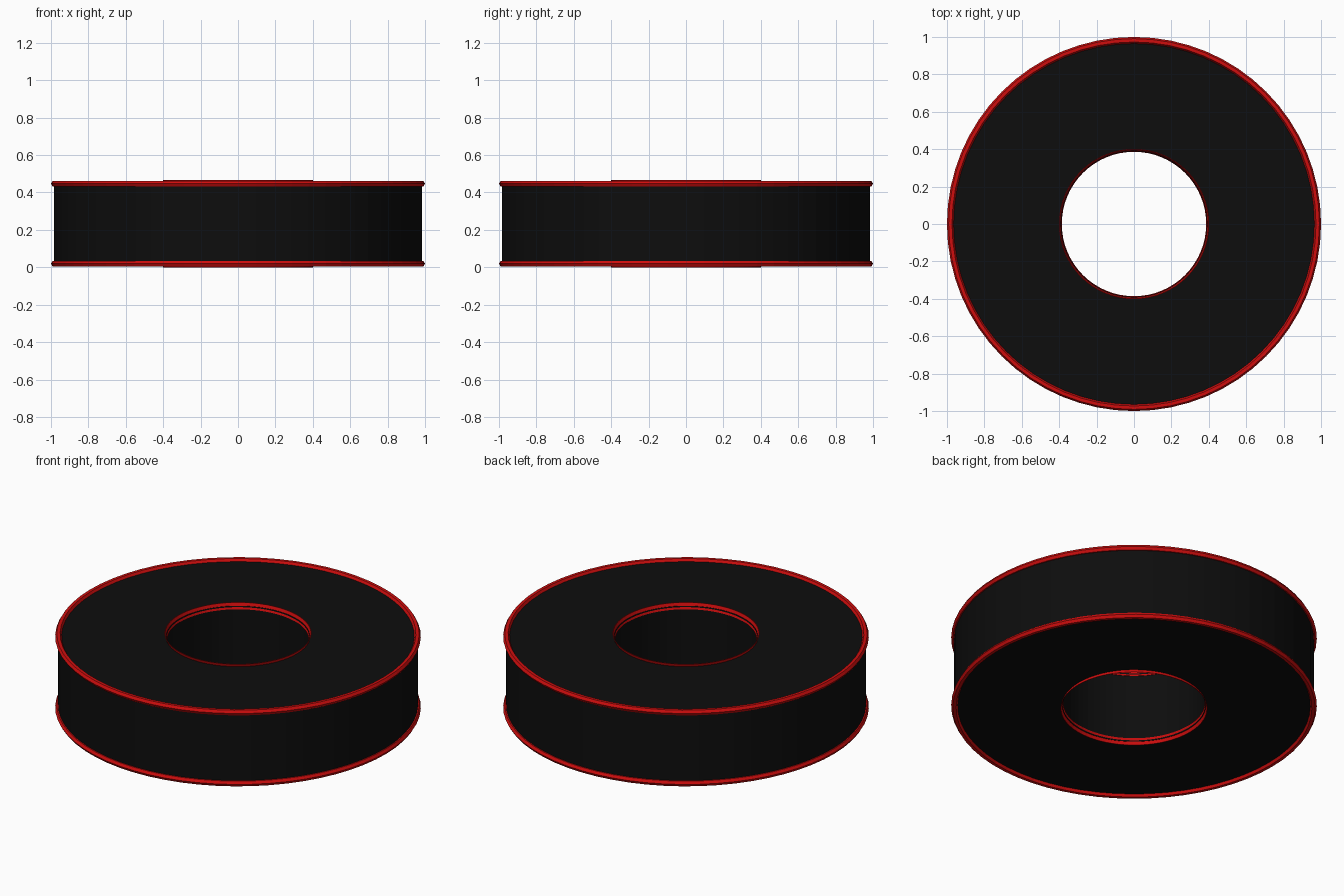
import bpy, bmesh, math

if "Cube" in bpy.data.objects:
    bpy.data.objects.remove(bpy.data.objects["Cube"])

SEG = 64
MID = 0.233   # mid height of the ring


def material(name, rgb):
    m = bpy.data.materials.new(name)
    m.diffuse_color = (*rgb, 1)
    m.use_nodes = True
    m.node_tree.nodes["Principled BSDF"].inputs["Base Color"].default_value = m.diffuse_color
    return m


black = material("black_rubber", (0.004, 0.004, 0.004))
red = material("red_trim", (0.62, 0.004, 0.004))


def lathe(name, profile, mat):
    """Revolve a closed (radius, height) profile around z."""
    bm = bmesh.new()
    rings = []
    for i in range(SEG):
        a = 2 * math.pi * i / SEG
        rings.append([bm.verts.new((r * math.cos(a), r * math.sin(a), z))
                      for r, z in profile])
    n = len(profile)
    for i in range(SEG):
        p, q = rings[i], rings[(i + 1) % SEG]
        for j in range(n):
            k = (j + 1) % n
            bm.faces.new((p[j], q[j], q[k], p[k]))
    bmesh.ops.recalc_face_normals(bm, faces=bm.faces)
    me = bpy.data.meshes.new(name)
    bm.to_mesh(me)
    bm.free()
    me.materials.append(mat)
    ob = bpy.data.objects.new(name, me)
    bpy.context.collection.objects.link(ob)
    return ob


# Thick ring body
lathe("ring_body", [(0.39, 0.018), (0.984, 0.018), (0.984, 0.448), (0.39, 0.448)], black)

for label, s in (("top", 1), ("bottom", -1)):
    # Six-sided bead around the outer edge
    bead = [(0.982 + 0.018 * math.cos(math.pi * i / 3),
             MID + s * 0.214 + 0.018 * math.sin(math.pi * i / 3)) for i in range(6)]
    lathe(label + "_outer_bead", bead, red)

    # Thin flared lip around the hole
    lip = [(0.386, 0.197), (0.399, 0.233), (0.402, 0.233), (0.389, 0.197)]
    lathe(label + "_inner_lip", [(r, MID + s * z) for r, z in lip], red)
